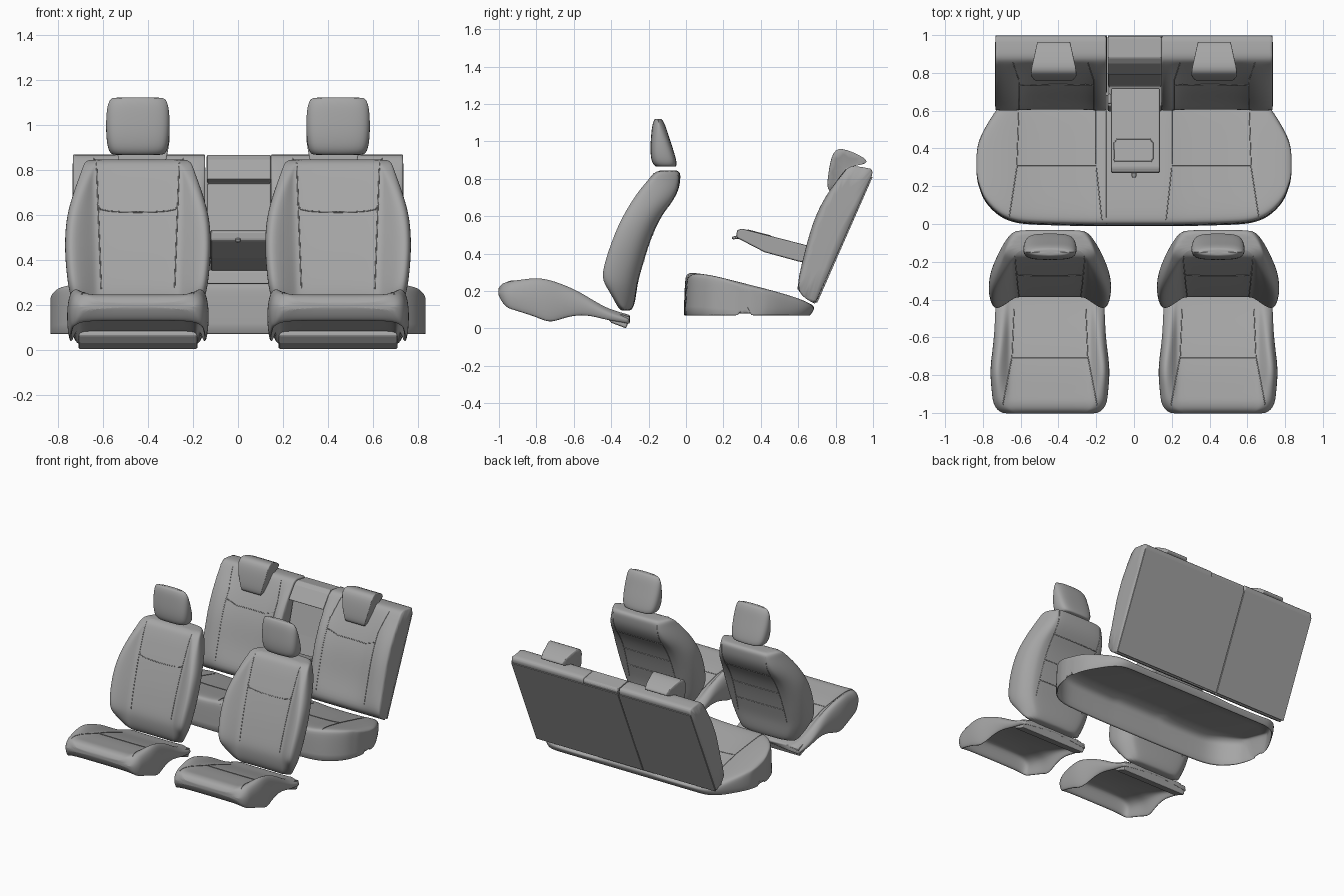
import bpy, bmesh, math
from mathutils import Vector
from mathutils.bvhtree import BVHTree

cube = bpy.data.objects.get("Cube")
if cube:
    bpy.data.objects.remove(cube, do_unlink=True)

GREY = (0.38, 0.38, 0.38, 1)
upholstery = bpy.data.materials.new("grey_upholstery")
upholstery.use_nodes = True
upholstery.diffuse_color = GREY
upholstery.node_tree.nodes["Principled BSDF"].inputs["Base Color"].default_value = GREY


def add_object(name, data):
    obj = bpy.data.objects.new(name, data)
    bpy.context.collection.objects.link(obj)
    data.materials.append(upholstery)
    return obj


def loft(name, rings, cap_crease=0.0, hard=(), soft=True, edge=0.008):
    """Skin closed rings and cap both ends; hard lists creased profile points."""
    bm = bmesh.new()
    crease = bm.edges.layers.float.new("crease_edge")
    loops = [[bm.verts.new(p) for p in ring] for ring in rings]
    count = len(loops[0])
    for a, b in zip(loops, loops[1:]):
        for i in range(count):
            j = (i + 1) % count
            bm.faces.new((a[i], a[j], b[j], b[i]))
        for i in hard:
            bm.edges.get((a[i], b[i]))[crease] = 0.85
    for ring in (loops[0], loops[-1]):
        face = bm.faces.new(ring)
        for cap_edge in face.edges:
            cap_edge[crease] = cap_crease
    bmesh.ops.recalc_face_normals(bm, faces=bm.faces[:])
    mesh = bpy.data.meshes.new(name)
    bm.to_mesh(mesh)
    bm.free()
    obj = add_object(name, mesh)
    if soft:
        for poly in mesh.polygons:
            poly.use_smooth = True
        mod = obj.modifiers.new("soft", "SUBSURF")
        mod.levels = mod.render_levels = 2
    else:
        mod = obj.modifiers.new("edge", "BEVEL")
        mod.width, mod.segments = edge, 2
    return obj


def symmetric(half):
    """Close a half section that starts and ends on the centre line."""
    return half + [(-u, v) for u, v in reversed(half[1:-1])]


def seam(name, target, points, direction, closed=False):
    """Lay a thin stitched line on the target, projected along direction."""
    bpy.context.view_layer.update()
    tree = BVHTree.FromObject(target, bpy.context.evaluated_depsgraph_get())
    ray = Vector(direction)
    path = [Vector(p) for p in points]
    if closed:
        path.append(path[0])
    hits = []
    for a, b in zip(path, path[1:]):
        for k in range(17):
            hit = tree.ray_cast(a.lerp(b, k / 16) - ray * 3, ray)[0]
            if hit and (not hits or (hit - hits[-1]).length > 0.001):
                hits.append(hit)
    data = bpy.data.curves.new(name, "CURVE")
    data.dimensions = "3D"
    data.bevel_depth, data.bevel_resolution = 0.0025, 1
    line = data.splines.new("POLY")
    line.points.add(len(hits) - 1)
    for point, hit in zip(line.points, hits):
        point.co = (*(hit - ray * 0.001), 1)
    add_object(name, data)


def slab(name, profile, x0, x1, edge=0.008):
    return loft(name, [[(x, y, z) for y, z in profile] for x in (x0, x1)],
                soft=False, edge=edge)


FORWARD, BACKWARD, DOWN = (0, 1, 0), (0, -1, 0), (0, 0, -1)

# Front cushion: y, half width, centre height, bolster height, lower edge
CUSHION = [
    (-1.003, .25, .21, .21, .18), (-.985, .285, .238, .238, .14),
    (-.95, .303, .245, .252, .105), (-.925, .308, .243, .26, .095),
    (-.88, .313, .235, .268, .08), (-.8, .32, .222, .281, .055),
    (-.73, .317, .206, .27, .02), (-.66, .307, .187, .245, .048),
    (-.58, .299, .16, .21, .068), (-.5, .295, .13, .16, .063),
    (-.42, .292, .1, .11, .04), (-.34, .287, .08, .082, .03),
    (-.3, .275, .068, .068, .02)]

# Front backrest: z, panel y, rear y, half width, bolster depth
BACKREST = [
    (.095, -.345, -.295, .22, 0), (.13, -.375, -.275, .25, .0),
    (.21, -.388, -.265, .295, .035), (.265, -.385, -.255, .312, .075),
    (.35, -.36, -.23, .323, .083), (.45, -.33, -.2, .33, .08),
    (.55, -.295, -.16, .326, .075), (.62, -.27, -.12, .314, .063),
    (.69, -.24, -.065, .293, .05), (.75, -.215, -.038, .272, .03),
    (.8, -.19, -.032, .253, .01), (.832, -.17, -.032, .243, 0),
    (.845, -.135, -.05, .22, 0)]

# Front headrest: z, front y, rear y, half width
HEADREST = [
    (.865, -.16, -.055, .115), (.885, -.182, -.05, .134),
    (.95, -.19, -.068, .143), (1.03, -.185, -.095, .143),
    (1.095, -.178, -.115, .136), (1.12, -.165, -.133, .117)]


def cushion_section(y, hw, zc, zb, low):
    """Thin shell, open below except for the closed front lip."""
    panel = min(.2, hw - .09)
    middle = (zb + low) / 2
    if y < -.94:
        inner = [(hw - .03, low), (hw - .05, low), (panel, low + .004), (0, low + .004)]
    else:
        inner = [(hw - .028, low + .004), (hw - .03, middle),
                 (panel + .01, zc - .018), (0, zc - .018)]
    return symmetric([
        (0, zc), (panel, zc), (panel + .02, zc + .004), (hw - .05, zb),
        (hw - .015, zb - .018), (hw, middle), (hw - .01, low)] + inner)


def backrest_section(z, yf, yb, hw, bolster):
    panel = min(.165 + .03 * z, hw - .07)
    return symmetric([
        (0, yf), (panel, yf), (panel + .015, yf - .005),
        (hw - .045, yf - bolster), (hw - .01, yf - bolster + .01),
        (hw, yf - bolster * .3 + .02), (hw - .02, (yf + yb) / 2 + .01),
        (hw * .78, yb - .012), (hw * .68, yb), (0, yb + .003)])


def front_seat(side, cx):
    cushion = loft(side + "_front_cushion", [
        [(cx + u, row[0], z) for u, z in cushion_section(*row)]
        for row in CUSHION], cap_crease=.4)
    slab(side + "_cushion_rear_flap", [
        (-.43, .065), (-.4, .03), (-.32, 0), (-.298, .06), (-.34, .075),
        (-.42, .085)], cx - .265, cx + .265)
    back = loft(side + "_front_backrest", [
        [(cx + u, y, row[0]) for u, y in backrest_section(*row)]
        for row in BACKREST], cap_crease=.3)
    rings = []
    for z, yf, yb, hw in HEADREST:
        half = [(0, yf - .003), (hw * .75, yf), (hw, yf + .025),
                (hw, yb - .025), (hw * .75, yb), (0, yb + .003)]
        rings.append([(cx + u, y, z) for u, y in symmetric(half)])
    loft(side + "_front_headrest", rings, cap_crease=.4)

    # Stitching on the backrest and the cushion
    for s in (-1, 1):
        seam(side + "_backrest_panel_seam", back,
             [(cx + s * .163, 0, .27), (cx + s * .184, 0, .83)], FORWARD)
        seam(side + "_backrest_rear_seam", back,
             [(cx + s * .2, 0, .25), (cx + s * .18, 0, .82)], BACKWARD)
        seam(side + "_cushion_panel_seam", cushion,
             [(cx + s * .19, -.45, 0), (cx + s * .2, -.7, 0),
              (cx + s * .25, -.96, 0)], DOWN)
    arc = [math.pi * k / 8 for k in range(9)]
    seam(side + "_backrest_cross_seam", back,
         [(cx + .18 * math.cos(a), 0, .645 - .035 * math.sin(a) ** .5)
          for a in arc], FORWARD)
    for z in (.36, .5, .66):
        seam(side + "_rear_pocket_seam", back,
             [(cx - .19, 0, z), (cx + .19, 0, z)], BACKWARD)
    seam(side + "_cushion_cross_seam", cushion,
         [(cx - .2, -.71, 0), (cx + .2, -.71, 0)], DOWN)


# Rear backrest profile: y, z, share of the panel recess
REAR_PROFILE = [
    (.69, .13, 0), (.635, .16, 0), (.592, .205, 0), (.607, .3, .7),
    (.632, .4, 1), (.67, .55, 1), (.728, .68, 1), (.79, .77, .6),
    (.85, .845, 0), (.88, .875, 0), (.99, .853, 0), (1.0, .83, 0)]
REAR_COLUMNS = [(.146, .015), (.165, .0), (.2, 0), (.235, .03), (.4, .035),
                (.58, .03), (.63, 0), (.7, .0), (.735, .02)]

# Rear headrest profile: y, z, half width
REAR_HEADREST = [
    (.75, .725, .075), (.76, .83, .105), (.78, .935, .125), (.82, .975, .12),
    (.955, .915, .09), (.975, .885, .085), (.925, .872, .095),
    (.87, .865, .1), (.828, .81, .095), (.8, .74, .075)]


def rear_seat(side, s):
    back = loft(side + "_rear_backrest", [
        [(s * x, y + d * w, z) for y, z, w in REAR_PROFILE]
        for x, d in REAR_COLUMNS], cap_crease=.85, hard=(0, 10, 11))
    loft(side + "_rear_headrest", [
        [(s * .425 + u * hw, y, z) for y, z, hw in REAR_HEADREST]
        for u in (-1, -.85, 0, .85, 1)], cap_crease=.5)
    for x in (.215, .61):
        seam(side + "_rear_panel_seam", back,
             [(s * x, 0, .25), (s * x, 0, .72), (s * (x + .03), 0, .85)], FORWARD)
    seam(side + "_rear_cross_seam", back,
         [(s * .215, 0, .66), (s * .3, 0, .63), (s * .53, 0, .63),
          (s * .61, 0, .66)], FORWARD)


for side, s in (("left", 1), ("right", -1)):
    front_seat(side, s * .445)
    rear_seat(side, s)

# Rear bench cushion, hollow below: x, front y, rear y, height offset
BENCH = [
    (0, -.012, .685, 0), (.135, -.012, .685, 0), (.19, -.012, .685, 0),
    (.25, -.012, .685, -.012), (.55, -.005, .685, -.012), (.63, .005, .685, 0),
    (.7, .03, .65, .008), (.76, .08, .56, .01), (.8, .135, .49, .01),
    (.815, .18, .455, .005), (.828, .215, .42, 0), (.834, .27, .36, -.01)]


def bench_ring(x, yf, yb, rise):
    w = yb - yf
    lip = min(.05, w * .25)

    def top(y):
        return .3 - .255 * (y - .04) + rise
    solid = abs(x) > .82
    inner_rear = .08 if solid else top(yb - lip * .6) - .02
    inner_front = .08 if solid else top(yf + lip * .6) - .025
    section = [(yf, .07), (yf + .006, top(yf) - .05), (yf + lip * .3, top(yf) - .016)]
    section += [(yf + w * f, top(yf + w * f)) for f in (.1, .35, .65, .9)]
    section += [(yb, top(yb) - .01), (yb, .1), (yb - lip * .4, .07),
                (yb - lip * .55, .07), (yb - lip * .6, inner_rear),
                (yf + lip * .6, inner_front), (yf + lip * .4, .07)]
    return [(x, y, z) for y, z in section]


bench = loft("rear_cushion", [bench_ring(-x, *r) for x, *r in BENCH[:0:-1]]
             + [bench_ring(x, *r) for x, *r in BENCH],
             cap_crease=.6, hard=(0, 9, 10, 11, 12, 13))
seam("bench_split_seam", bench, [(-.145, .6, 0), (-.145, 0, 0)], DOWN)
for s in (-1, 1):
    seam("bench_panel_seam", bench, [(s * .2, .6, 0), (s * .2, .3, 0), (s * .17, .02, 0)], DOWN)
    seam("bench_side_seam", bench, [(s * .61, .6, 0), (s * .62, .3, 0), (s * .66, .04, 0)], DOWN)
    seam("bench_cross_seam", bench, [(s * .2, .31, 0), (s * .62, .31, 0)], DOWN)

# Centre section with the armrest recess, folded armrest and small fittings
slab("rear_centre_backrest", [
    (.69, .13), (.635, .165), (.595, .21), (.61, .3), (.622, .35), (.73, .37),
    (.78, .53), (.84, .74), (.785, .757), (.85, .845), (.88, .867),
    (.99, .848), (.998, .83)], -.139, .147)
armrest = slab("armrest", [
    (.27, .485), (.272, .525), (.3, .533), (.5, .482), (.72, .425),
    (.72, .335), (.6, .358), (.42, .407)], -.122, .138)
seam("cup_holder_seam", armrest, [
    (-.1, .33, 0), (.09, .33, 0), (.1, .345, 0), (.1, .43, 0), (.085, .45, 0),
    (-.09, .45, 0), (-.105, .43, 0), (-.107, .345, 0)], DOWN, closed=True)
slab("armrest_latch", [(.245, .475), (.245, .49), (.29, .5), (.29, .48)], -.012, .012)
slab("armrest_pivot", [(.635, .39), (.635, .43), (.69, .42), (.69, .38)], -.14, -.12)

# Split carpet panels on the rear of the backrest
for name, x0, x1 in (("wide_rear_panel", -.138, .733), ("narrow_rear_panel", -.733, -.144)):
    slab(name, [(.695, .14), (.99, .81), (.998, .81), (.702, .137)], x0, x1, edge=.001)
